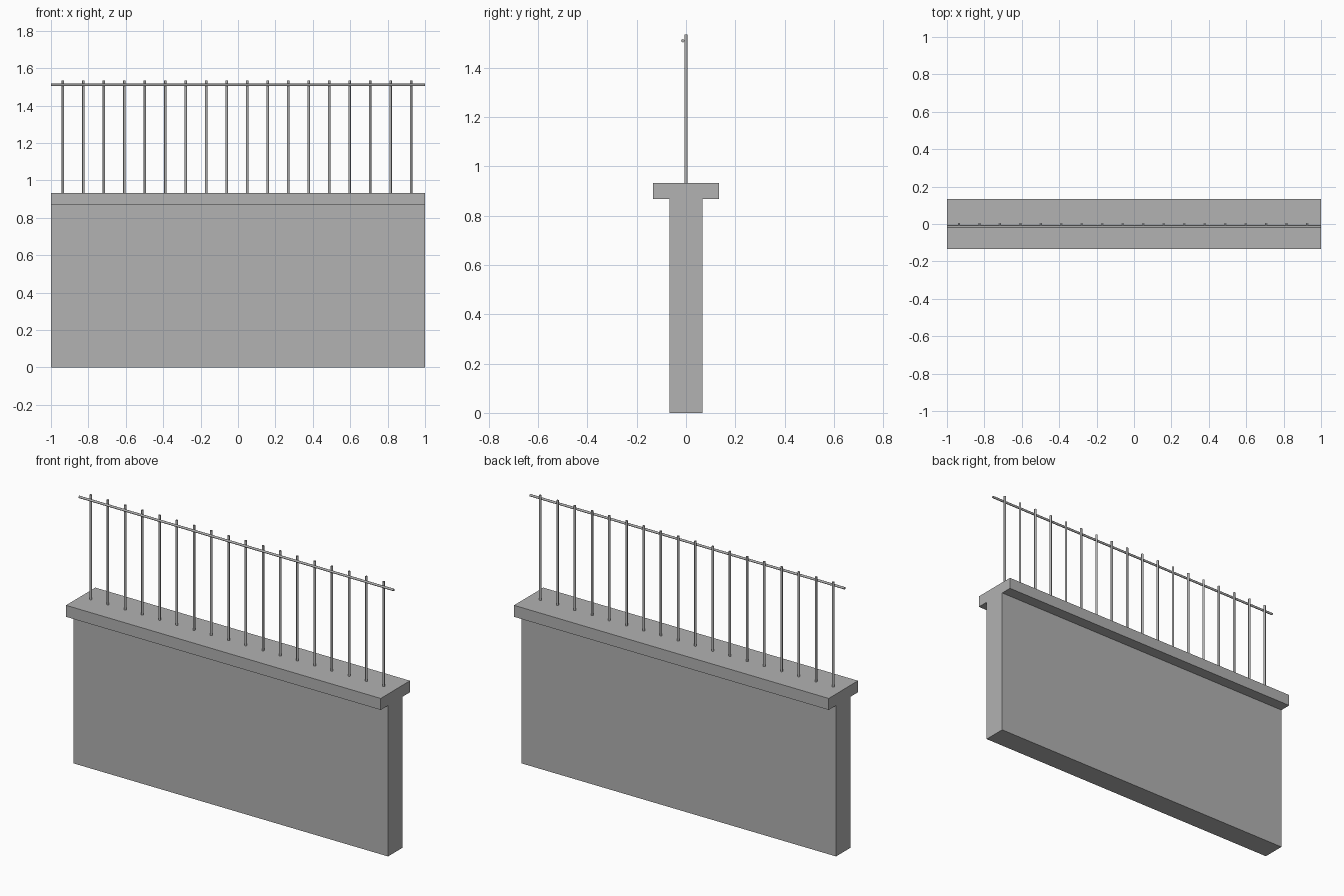
import bpy
import math

cube = bpy.data.objects.get("Cube")
if cube:
    bpy.data.objects.remove(cube, do_unlink=True)

LENGTH = 2.0
WALL_TOP, CAP_TOP, POST_TOP = 0.867, 0.933, 1.535
BAR_RADIUS = 0.0065
POST_COUNT, FIRST_X, SPACING = 18, -0.936, 0.1095

grey = bpy.data.materials.new("concrete_grey")
grey.use_nodes = True
colour = (0.445, 0.445, 0.445, 1)
grey.diffuse_color = colour
grey.node_tree.nodes["Principled BSDF"].inputs["Base Color"].default_value = colour


def finish(name):
    obj = bpy.context.object
    obj.name = name
    obj.data.materials.append(grey)
    return obj


def box(name, depth, bottom, top):
    bpy.ops.mesh.primitive_cube_add(size=1, location=(0, 0, (bottom + top) / 2))
    bpy.context.object.scale = (LENGTH, depth, top - bottom)
    bpy.ops.object.transform_apply(location=False, rotation=False, scale=True)
    return finish(name)


def bar(name, length, location, rotation=(0, 0, 0)):
    bpy.ops.mesh.primitive_cylinder_add(vertices=12, radius=BAR_RADIUS, depth=length,
                                        location=location, rotation=rotation)
    bpy.ops.object.shade_smooth_by_angle(angle=math.radians(40))
    return finish(name)


# Wall and overhanging coping
box("wall", 0.133, 0, WALL_TOP)
box("coping", 0.266, WALL_TOP, CAP_TOP)

# Upright railing bars
for i in range(POST_COUNT):
    bar(f"railing_post_{i + 1}", POST_TOP - CAP_TOP,
        (FIRST_X + i * SPACING, 0, (POST_TOP + CAP_TOP) / 2))

# Horizontal rail fixed to the front of the posts
bar("top_rail", LENGTH, (0, -2 * BAR_RADIUS, 1.51), (0, math.pi / 2, 0))
